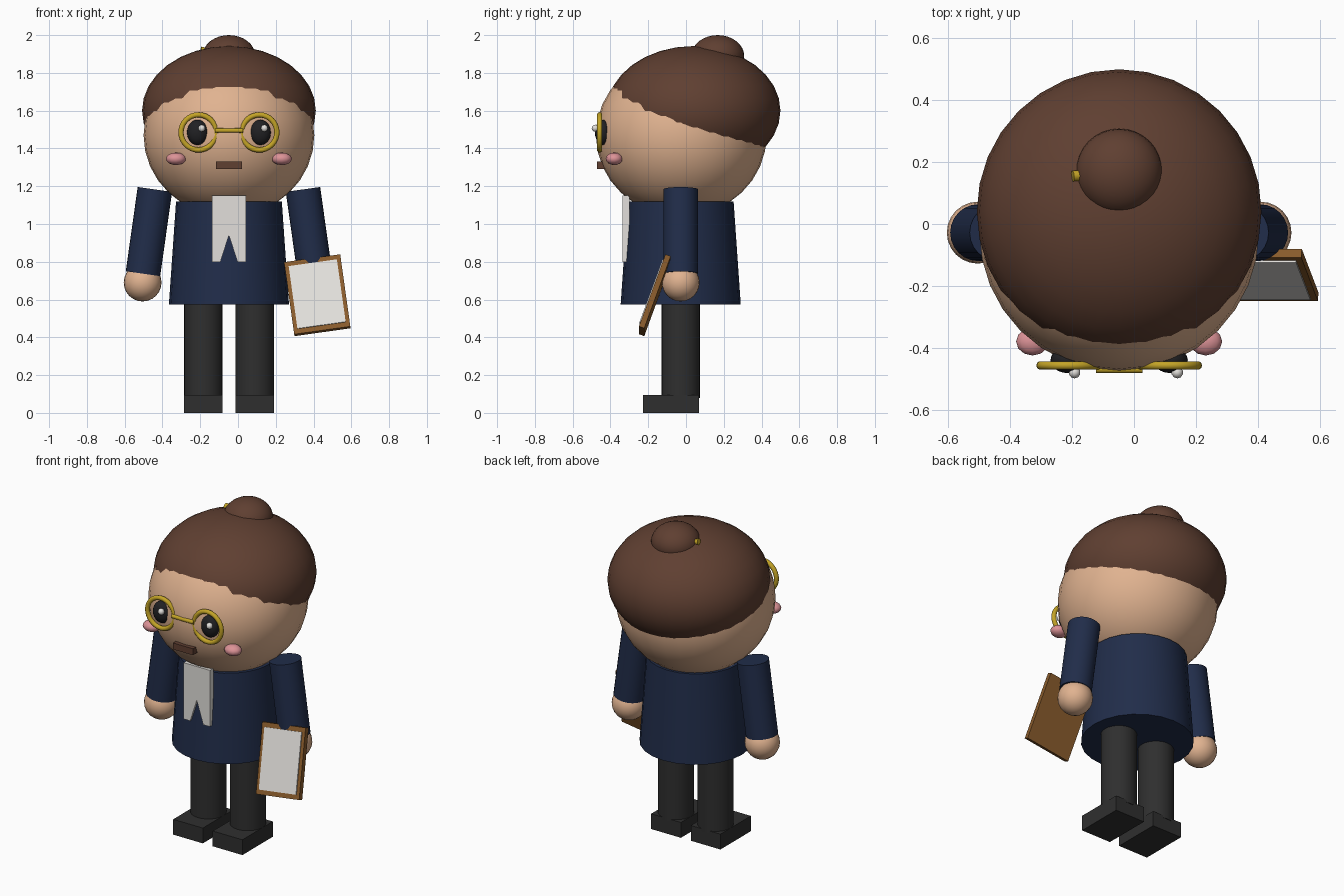
import bpy, bmesh, math
from mathutils import Vector, Matrix

cube = bpy.data.objects.get("Cube")
if cube:
    bpy.data.objects.remove(cube, do_unlink=True)

CX, CY = -0.048, -0.028  # figure axis


def material(name, r, g, b):
    m = bpy.data.materials.new(name)
    m.use_nodes = True
    m.diffuse_color = (r, g, b, 1)
    m.node_tree.nodes["Principled BSDF"].inputs["Base Color"].default_value = (r, g, b, 1)
    return m


skin = material("skin", 0.75, 0.45, 0.28)
hair_brown = material("hair brown", 0.115, 0.05, 0.031)
navy = material("navy cloth", 0.015, 0.026, 0.068)
charcoal = material("charcoal", 0.028, 0.028, 0.028)
white = material("off white", 0.76, 0.74, 0.71)
gold = material("gold", 0.55, 0.37, 0.02)
black = material("eye black", 0.015, 0.015, 0.017)
pink = material("blush pink", 0.72, 0.29, 0.31)
wood = material("board wood", 0.25, 0.105, 0.025)


def finish(name, bm, mat, smooth=True):
    bmesh.ops.recalc_face_normals(bm, faces=bm.faces)
    me = bpy.data.meshes.new(name)
    bm.to_mesh(me)
    bm.free()
    me.materials.append(mat)
    ob = bpy.data.objects.new(name, me)
    bpy.context.collection.objects.link(ob)
    if smooth:
        bpy.ops.object.select_all(action='DESELECT')
        ob.select_set(True)
        bpy.context.view_layer.objects.active = ob
        bpy.ops.object.shade_smooth_by_angle(angle=math.radians(40))
    return ob


def ball(name, loc, radii, mat, seg=32, rings=16):
    bm = bmesh.new()
    bmesh.ops.create_uvsphere(bm, u_segments=seg, v_segments=rings, radius=1,
                              matrix=Matrix.Translation(loc) @ Matrix.Diagonal((*radii, 1)))
    return finish(name, bm, mat)


def rod(name, a, b, r1, r2, mat, seg=24):
    # Tapered cylinder running from a (radius r1) to b (radius r2)
    a, b = Vector(a), Vector(b)
    d = b - a
    turn = d.to_track_quat('Z', 'Y').to_matrix().to_4x4()
    bm = bmesh.new()
    bmesh.ops.create_cone(bm, cap_ends=True, segments=seg, radius1=r1, radius2=r2,
                          depth=d.length, matrix=Matrix.Translation((a + b) / 2) @ turn)
    return finish(name, bm, mat)


def box(name, loc, size, mat, frame=Matrix()):
    bm = bmesh.new()
    bmesh.ops.create_cube(bm, size=1,
                          matrix=frame @ Matrix.Translation(loc) @ Matrix.Diagonal((*size, 1)))
    return finish(name, bm, mat, smooth=False)


def ring(name, loc, major, minor, mat):
    bpy.ops.mesh.primitive_torus_add(location=loc, rotation=(math.pi / 2, 0, 0),
                                     major_radius=major, minor_radius=minor,
                                     major_segments=32, minor_segments=10)
    ob = bpy.context.object
    ob.name = name
    ob.data.materials.append(mat)
    bpy.ops.object.shade_smooth_by_angle(angle=math.radians(60))
    return ob


# Head, hair cap and bun
ball("head", (CX, -0.025, 1.47), (0.452, 0.452, 0.43), skin)
ball("hair", (CX, 0.04, 1.6), (0.46, 0.46, 0.342), hair_brown)
ball("hair_bun", (CX, 0.168, 1.89), (0.14, 0.14, 0.11), hair_brown)
rod("hair_pin", (-0.198, 0.155, 1.922), (CX, 0.168, 1.88), 0.018, 0.018, gold, 10)

# Coat
rod("coat", (CX, CY, 0.573), (CX, CY, 1.12), 0.318, 0.28, navy, 24)

# Paired parts
for side, s in (("right", -1), ("left", 1)):
    leg_x = CX + s * 0.136
    rod(side + "_leg", (leg_x, CY, 0.08), (leg_x, CY, 0.62), 0.102, 0.102, charcoal)
    box(side + "_shoe", (leg_x, -0.079, 0.0475), (0.204, 0.298, 0.095), charcoal)
    rod(side + "_sleeve", (CX + s * 0.455, CY, 0.737), (CX + s * 0.392, CY, 1.183),
        0.092, 0.092, navy)
    ball(side + "_hand", (CX + s * 0.457, CY, 0.69), (0.1, 0.1, 0.1), skin, 24, 12)
    eye_x = CX + s * 0.166
    ball(side + "_eye", (eye_x, -0.44, 1.485), (0.056, 0.042, 0.067), black, 20, 12)
    ball(side + "_eye_glint", (eye_x + 0.022, -0.48, 1.507), (0.019, 0.019, 0.019), white, 10, 6)
    ball(side + "_cheek", (CX + s * 0.28, -0.38, 1.345), (0.053, 0.045, 0.033), pink, 12, 8)
    ring(side + "_lens_rim", (CX + s * 0.161, -0.457, 1.485), 0.093, 0.014, gold)

rod("glasses_bridge", (CX - 0.075, -0.47, 1.495), (CX + 0.075, -0.47, 1.495),
    0.012, 0.012, gold, 10)
box("mouth", (CX, -0.45, 1.31), (0.137, 0.044, 0.04), hair_brown)

# Neck scarf with a notched lower end
bm = bmesh.new()
outline = [(-0.09, 1.15), (-0.09, 0.8), (-0.045, 0.8), (0, 0.94),
           (0.045, 0.8), (0.09, 0.8), (0.09, 1.15)]
face = bm.faces.new([bm.verts.new((CX + x, -0.337, z)) for x, z in outline])
out = bmesh.ops.extrude_face_region(bm, geom=[face])
bmesh.ops.translate(bm, vec=(0, 0.037, 0),
                    verts=[v for v in out["geom"] if isinstance(v, bmesh.types.BMVert)])
finish("neck_scarf", bm, white, smooth=False)

# Clipboard held at the left hand
frame = (Matrix.Translation((0.42, -0.165, 0.623))
         @ Matrix.Rotation(math.radians(-8), 4, 'Y')
         @ Matrix.Rotation(math.radians(-20), 4, 'X'))
box("clipboard", (0, 0, 0), (0.3, 0.03, 0.41), wood, frame)
box("paper_sheet", (0, -0.017, 0), (0.258, 0.008, 0.355), white, frame)
